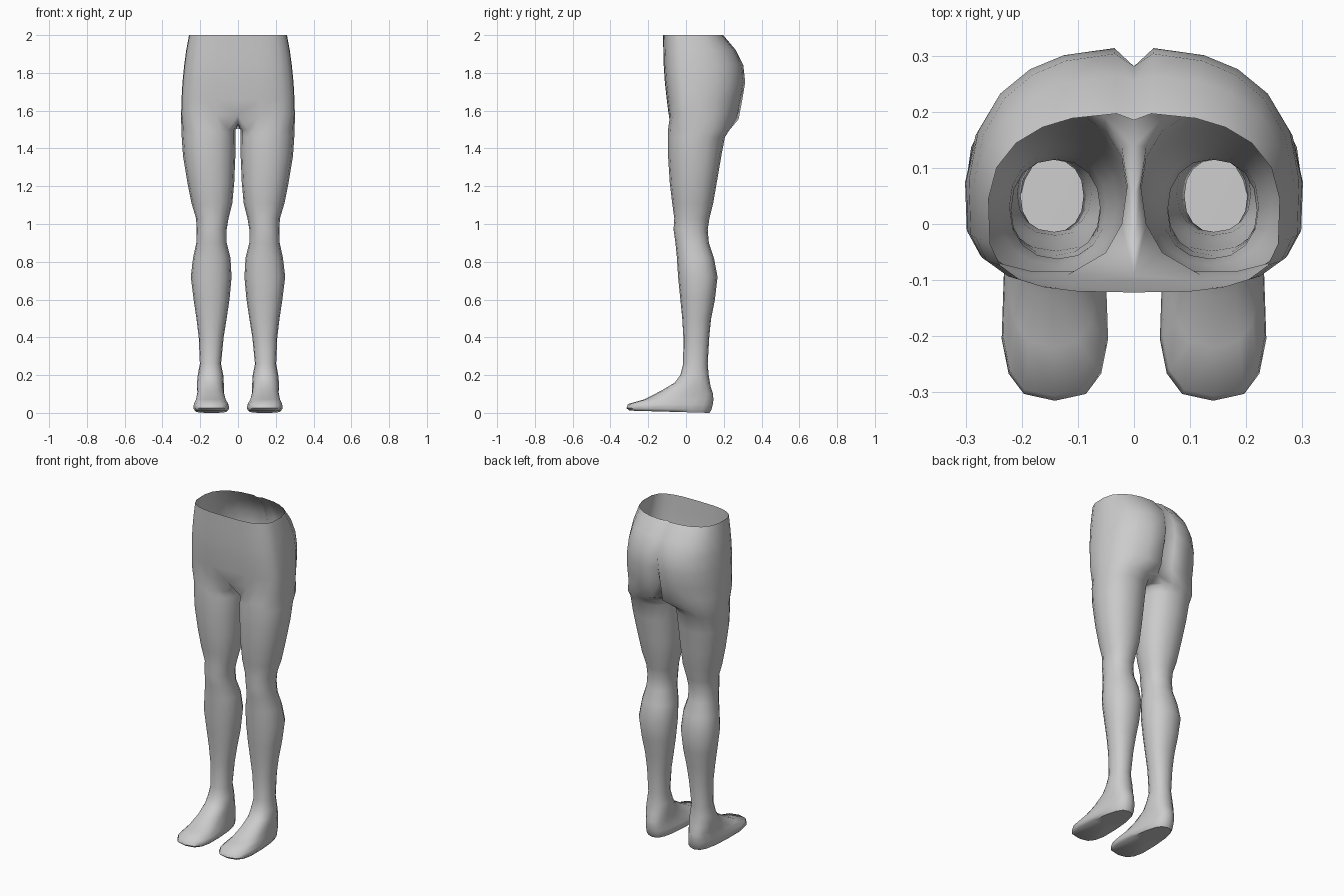
import bpy, bmesh
from math import sin, cos, pi, radians, copysign

if "Cube" in bpy.data.objects:
    bpy.data.objects.remove(bpy.data.objects["Cube"])

N = 16  # sides per leg


def power(v, p):
    return copysign(abs(v) ** p, v) if abs(v) > 1e-6 else 0.0


def leg_ring(yf, zf, yb, zb, x0, x1, p=0.9, taper=0.0):
    """Rounded ring between inner/outer x and front/back y; z slopes front to back."""
    pts = []
    for i in range(N):
        a = 2 * pi * i / N
        c, s = power(cos(a), p), power(sin(a), p)
        x = (x0 + x1) / 2 + (x1 - x0) / 2 * c * (1 - taper * s)
        t = (s + 1) / 2
        pts.append((x, yf + (yb - yf) * t, zf + (zb - zf) * t))
    return pts


ANGLES = [-90, -78, -64, -48, -30, -12, 5, 22, 40, 56, 70, 86, 90]


def hip_row(z, w, cy, yf, yb, cleft):
    """Half outline of the hips from front centre to back centre."""
    pts = []
    for a in ANGLES:
        a = radians(a)
        p, r = (0.6, cy - yf) if a < 0 else (0.8, yb - cy)
        pts.append((w * power(cos(a), p), cy + r * power(sin(a), p), z))
    pts[-1] = (0, cleft, z)
    return pts


# foot: front y, front z, back y, back z, inner x, outer x, squareness, taper
FOOT = [
    (-.300, .012, .125, .000, .060, .222, .70, .20),
    (-.315, .025, .135, .018, .050, .232, .70, .20),
    (-.307, .047, .142, .045, .055, .230, .70, .20),
    (-.220, .072, .145, .070, .066, .222, .75, .14),
    (-.130, .118, .143, .100, .075, .215, .80, .06),
    (-.060, .160, .130, .140, .075, .218, .90, .00),
]
# leg: z, inner x, outer x, front y, back y
LEG = [
    (.20, .078, .213, -.030, .120),
    (.26, .090, .202, -.015, .115),
    (.40, .076, .208, -.014, .123),
    (.50, .060, .220, -.020, .133),
    (.60, .045, .235, -.030, .153),
    (.72, .034, .250, -.042, .167),
    (.82, .040, .238, -.048, .148),
    (.90, .060, .221, -.056, .121),
    (.97, .060, .219, -.066, .115),
    (1.03, .050, .222, -.062, .124),
    (1.11, .030, .246, -.073, .144),
    (1.22, .020, .268, -.086, .163),
    (1.36, .014, .291, -.095, .187),
    (1.46, .012, .298, -.096, .206),
    (1.50, .012, .300, -.095, .232),
]
# hips: z, half width, centre y, front y, back y, cleft y
HIPS = [
    (1.58, .302, .040, -.092, .279, .205),
    (1.66, .300, .040, -.102, .299, .250),
    (1.75, .295, .040, -.112, .314, .278),
    (1.84, .286, .035, -.118, .304, .281),
    (1.92, .275, .030, -.120, .265, .254),
    (2.00, .260, .020, -.122, .197, .185),
]

bm = bmesh.new()


def add(pts):
    return [bm.verts.new(p) for p in pts]


def bridge(a, b, closed):
    n = len(a)
    for i in range(n if closed else n - 1):
        j = (i + 1) % n
        bm.faces.new((a[i], a[j], b[j], b[i]))


# foot and leg
rings = [add(leg_ring(*f)) for f in FOOT]
rings += [add(leg_ring(yf, z, yb, z, x0, x1)) for z, x0, x1, yf, yb in LEG]
for a, b in zip(rings, rings[1:]):
    bridge(a, b, True)

# sole
centre = bm.verts.new((.14, -.08, .008))
for i in range(N):
    bm.faces.new((rings[0][(i + 1) % N], rings[0][i], centre))

# hips, open at the waist
rows = [add(hip_row(*h)) for h in HIPS]
rows[0][-1].co.z = 1.53
rows[0][-2].co.z = 1.555
rows[0][-3].co.z = 1.565
for a, b in zip(rows, rows[1:]):
    bridge(a, b, False)

# crotch strip closes the hip row into a ring that meets the thigh
crotch = add([(0, .14, 1.505), (0, .05, 1.525), (0, -.045, 1.53)])
half = rows[0]
joint = half[6:13] + crotch + half[0:6]
bridge(rings[-1], joint, True)

bmesh.ops.recalc_face_normals(bm, faces=bm.faces)
mesh = bpy.data.meshes.new("lower_body")
bm.to_mesh(mesh)
bm.free()
body = bpy.data.objects.new("lower_body", mesh)
bpy.context.collection.objects.link(body)

# other half
mirror = body.modifiers.new("mirror", 'MIRROR')
mirror.use_axis[0] = True
mirror.use_clip = True
mirror.merge_threshold = 0.001

bpy.context.view_layer.objects.active = body
body.select_set(True)
bpy.ops.object.shade_smooth_by_angle(angle=radians(60))
